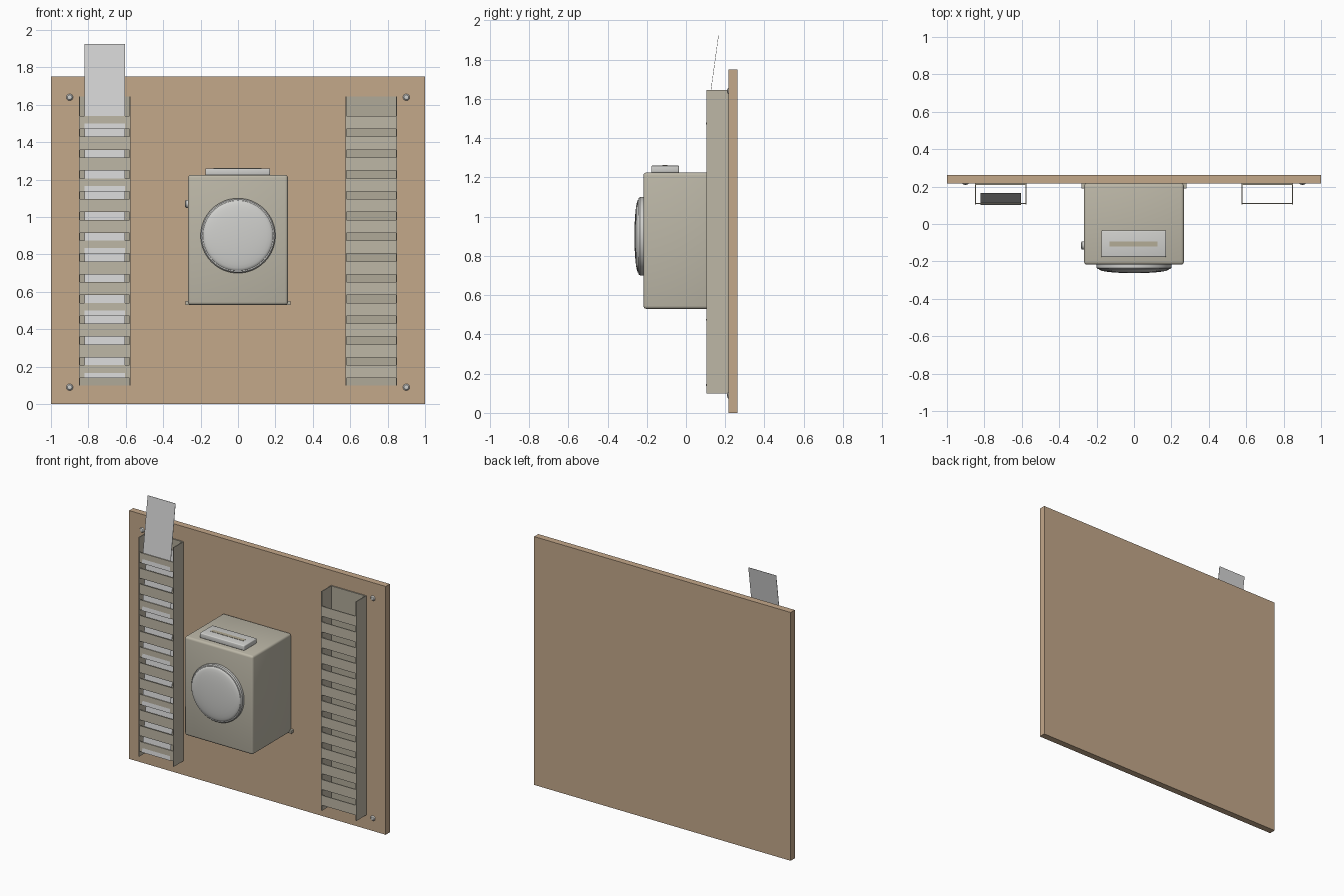
import bpy, bmesh, math
from mathutils import Matrix

if "Cube" in bpy.data.objects:
    bpy.data.objects.remove(bpy.data.objects["Cube"])


def material(name, rgb):
    m = bpy.data.materials.new(name)
    lin = [((c / 255 + 0.055) / 1.055) ** 2.4 for c in rgb]
    m.diffuse_color = (*lin, 1)
    m.use_nodes = True
    m.node_tree.nodes["Principled BSDF"].inputs["Base Color"].default_value = m.diffuse_color
    return m


WOOD = material("tan board", (196, 168, 138))
CASE = material("warm grey enamel", (188, 183, 167))
RACK = material("rack beige", (190, 183, 166))
BACK = material("rack back beige", (176, 170, 153))
CARD = material("card grey", (212, 212, 212))
METAL = material("light metal", (208, 208, 205))
SLOT = material("slot tan", (180, 172, 150))


def finish(name, bm, mat):
    me = bpy.data.meshes.new(name)
    bmesh.ops.recalc_face_normals(bm, faces=bm.faces)
    bm.to_mesh(me)
    bm.free()
    ob = bpy.data.objects.new(name, me)
    bpy.context.collection.objects.link(ob)
    me.materials.append(mat)
    return ob


def smooth(ob):
    bpy.ops.object.select_all(action='DESELECT')
    ob.select_set(True)
    bpy.context.view_layer.objects.active = ob
    bpy.ops.object.shade_smooth_by_angle(angle=math.radians(35))


def add_box(bm, x, y, z):
    size = Matrix.Diagonal((x[1] - x[0], y[1] - y[0], z[1] - z[0], 1))
    mid = Matrix.Translation((sum(x) / 2, sum(y) / 2, sum(z) / 2))
    return bmesh.ops.create_cube(bm, size=1, matrix=mid @ size)["verts"]


def box(name, x, y, z, mat, bevel=0):
    bm = bmesh.new()
    add_box(bm, x, y, z)
    if bevel:
        bmesh.ops.bevel(bm, geom=bm.edges[:], offset=bevel, segments=3,
                        profile=0.5, affect='EDGES')
    ob = finish(name, bm, mat)
    if bevel:
        smooth(ob)
    return ob


def lathe(name, profile, origin, turn, mat, steps=64):
    """Spin (radius, height) points about z, then turn and place."""
    bm = bmesh.new()
    vs = [bm.verts.new((r, 0, h)) for r, h in profile]
    es = [bm.edges.new(p) for p in zip(vs, vs[1:])]
    bmesh.ops.spin(bm, geom=vs + es, cent=(0, 0, 0), axis=(0, 0, 1),
                   angle=math.tau, steps=steps)
    bmesh.ops.remove_doubles(bm, verts=bm.verts, dist=0.0001)
    bmesh.ops.transform(bm, verts=bm.verts, matrix=Matrix.Translation(origin) @ turn)
    ob = finish(name, bm, mat)
    smooth(ob)
    return ob


TO_FRONT = Matrix.Rotation(math.pi / 2, 4, 'X')    # z -> -y
TO_LEFT = Matrix.Rotation(-math.pi / 2, 4, 'Y')    # z -> -x

# Backing board and its corner screws
box("board", (-1, 1), (0.217, 0.263), (0, 1.75), WOOD)
for x in (-0.9, 0.9):
    for z in (0.09, 1.64):
        lathe("board_screw", [(0, 0.008), (0.012, 0.006), (0.018, 0), (0, 0)],
              (x, 0.217, z), TO_FRONT, METAL, 20)

# Card racks: back plate, side walls and thirteen slats
PITCH = 0.111
for side, x0, x1 in (("left", -0.85, -0.575), ("right", 0.575, 0.85)):
    box(side + "_rack_back", (x0, x1), (0.209, 0.217), (0.1, 1.645), BACK)
    bm = bmesh.new()
    for a, b in ((x0, x0 + 0.006), (x1 - 0.006, x1)):
        add_box(bm, (a, b), (0.105, 0.212), (0.1, 1.645))
    finish(side + "_rack_walls", bm, RACK)
    bm = bmesh.new()
    for i in range(13):
        top = 1.54 - i * PITCH
        add_box(bm, (x0 + 0.005, x1 - 0.005), (0.106, 0.113), (top - 0.07, top))
    finish(side + "_rack_slats", bm, RACK)

# Cards leaning back in every third pocket of the left rack
for i in range(0, 13, 3):
    low = 1.47 - i * PITCH
    high = low + 0.455
    bm = bmesh.new()
    for v in add_box(bm, (-0.82, -0.603), (0, 0.002), (low, high)):
        v.co.y += 0.102 + 0.063 * (v.co.z - low) / (high - low)
    finish("card", bm, CARD)

# Clock case with mounting lugs
box("clock_case", (-0.267, 0.267), (-0.217, 0.217), (0.53, 1.225), CASE, 0.015)
for s in (-1, 1):
    xs = sorted((s * 0.255, s * 0.282))
    box("mounting_lug", xs, (0.19, 0.217), (0.53, 0.55), CASE)

# Round dial with a stepped rim and domed glass
dial = [(0, 0), (0.2, 0), (0.2, 0.018), (0.194, 0.025), (0.187, 0.026)]
dial += [(0.187 * math.cos(t), 0.026 + 0.021 * math.sin(t))
         for t in (i * math.pi / 16 for i in range(1, 8))]
dial += [(0, 0.047)]
lathe("clock_dial", dial, (0, -0.216, 0.9), TO_FRONT, METAL)

# Card slot on top
box("slot_plate", (-0.175, 0.172), (-0.177, -0.035), (1.224, 1.26), METAL, 0.006)
box("card_slot", (-0.13, 0.126), (-0.12, -0.093), (1.257, 1.262), SLOT)

# Side lock
lathe("side_lock", [(0, 0.018), (0.014, 0.018), (0.022, 0.012), (0.022, 0), (0, 0)],
      (-0.266, -0.115, 1.07), TO_LEFT, METAL, 24)
